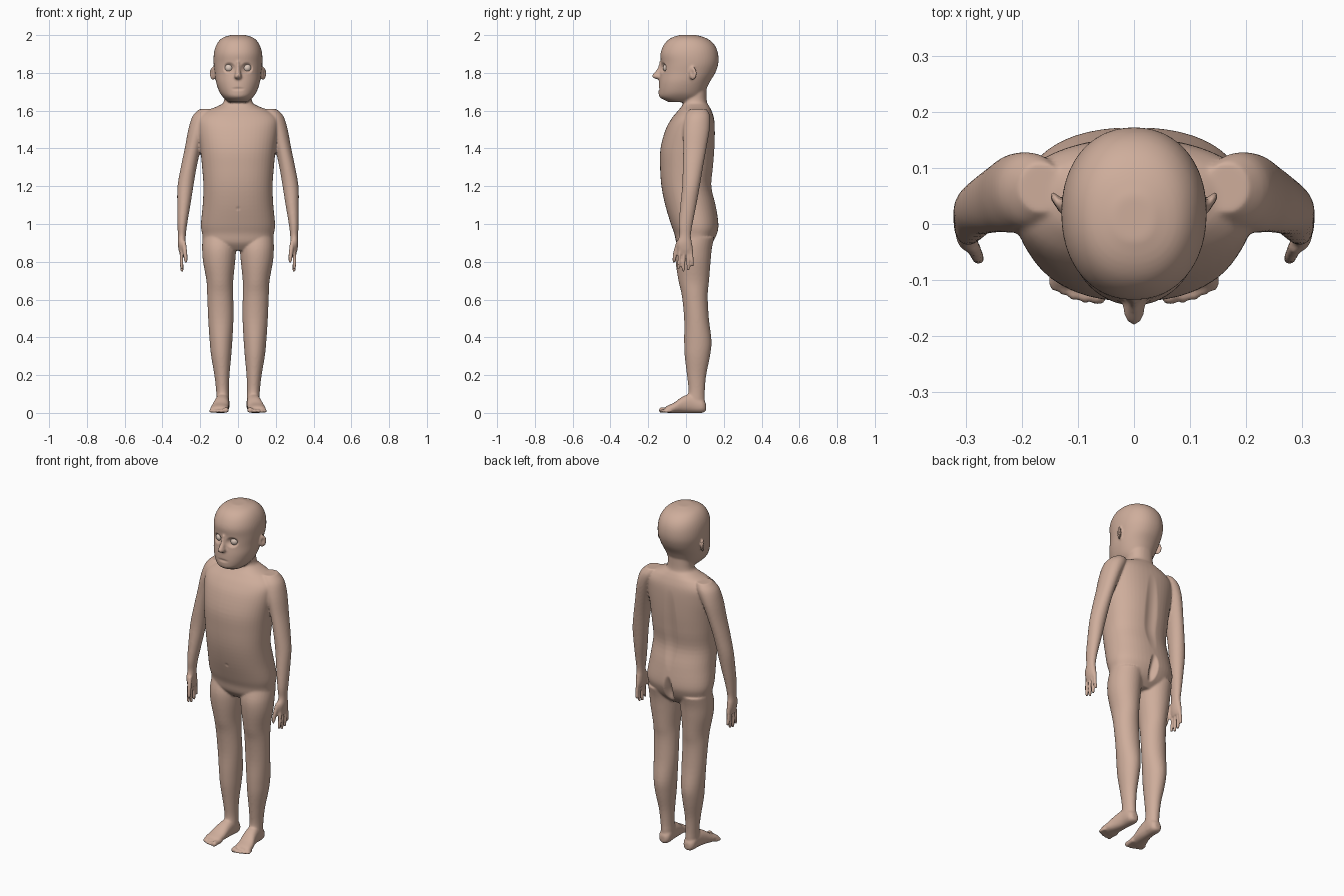
import bpy, bmesh, math
from mathutils import Vector, Matrix

bm = bmesh.new()


def spline(a, b, c, d, t):
    return tuple(0.5 * (2 * q + (r - p) * t + (2 * p - 5 * q + 4 * r - s) * t * t
                        + (3 * q - p - 3 * r + s) * t ** 3) for p, q, r, s in zip(a, b, c, d))


def loft(secs, side=1, axis='z', power=2.0, n=32, steps=4):
    """Tube through sections (t, x, low, high, half_width), t along the axis."""
    path = []
    for i in range(len(secs) - 1):
        a, d = secs[max(i - 1, 0)], secs[min(i + 2, len(secs) - 1)]
        path += [spline(a, secs[i], secs[i + 1], d, k / steps) for k in range(steps)]
    path.append(secs[-1])
    rings = []
    for t, x, lo, hi, w in path:
        ring = []
        for k in range(n):
            c, s = math.cos(2 * math.pi * k / n), math.sin(2 * math.pi * k / n)
            px = side * (x + w * math.copysign(abs(c) ** (2 / power), c))
            q = (lo + hi) / 2 + (hi - lo) / 2 * math.copysign(abs(s) ** (2 / power), s)
            ring.append(bm.verts.new((px, q, t) if axis == 'z' else (px, t, q)))
        rings.append(ring)
    for r1, r2 in zip(rings, rings[1:]):
        for k in range(n):
            bm.faces.new((r1[k], r1[(k + 1) % n], r2[(k + 1) % n], r2[k]))
    bm.faces.new(rings[0])
    bm.faces.new(rings[-1])


def ellipsoid(center, size, turn=0.0):
    m = Matrix.Translation(center) @ Matrix.Rotation(turn, 4, 'Z') @ Matrix.Diagonal((*size, 1))
    bmesh.ops.create_uvsphere(bm, u_segments=20, v_segments=12, radius=1, matrix=m)


# Torso and neck
loft([(.86, 0, -.02, .10, .10), (.9, 0, -.05, .14, .175), (.95, 0, -.062, .165, .19),
      (1.0, 0, -.08, .172, .196), (1.1, 0, -.11, .157, .187), (1.2, 0, -.13, .136, .183),
      (1.3, 0, -.137, .145, .19), (1.4, 0, -.135, .152, .2), (1.5, 0, -.108, .153, .212),
      (1.56, 0, -.075, .148, .21), (1.6, 0, -.042, .135, .165), (1.625, 0, -.022, .122, .105),
      (1.65, 0, -.015, .11, .074), (1.73, 0, -.02, .108, .074)], power=2.25, n=48)

# Head
loft([(1.645, 0, -.09, .05, .05), (1.67, 0, -.138, .09, .078), (1.7, 0, -.145, .102, .099),
      (1.75, 0, -.143, .125, .116), (1.8, 0, -.136, .155, .123), (1.85, 0, -.132, .171, .129),
      (1.9, 0, -.135, .17, .128), (1.94, 0, -.122, .156, .118), (1.97, 0, -.1, .13, .1),
      (1.989, 0, -.07, .095, .075), (2.001, 0, -.03, .05, .035)], power=2.15, n=48)

# Nose
loft([(1.86, 0, -.142, -.11, .008), (1.825, 0, -.15, -.11, .011), (1.795, 0, -.174, -.11, .016),
      (1.78, 0, -.18, -.11, .02), (1.768, 0, -.165, -.11, .014)], n=20)

for side in (1, -1):
    # Ear
    ellipsoid((side * .134, .036, 1.797), (.009, .025, .036), -side * .6)
    # Leg
    loft([(.93, .1, -.04, .15, .088), (.87, .1, -.056, .137, .09), (.8, .1, -.055, .13, .085),
          (.7, .096, -.04, .122, .071), (.62, .094, -.022, .115, .069), (.5, .091, -.01, .121, .067),
          (.38, .09, -.01, .135, .06), (.3, .089, -.007, .127, .053), (.2, .085, .005, .107, .04),
          (.12, .082, .013, .1, .034), (.07, .08, .005, .1, .034), (.02, .08, .01, .1, .033)], side)
    # Foot and toes
    loft([(.106, .08, .01, .05, .018), (.085, .08, 0, .075, .034), (.03, .082, 0, .1, .036),
          (-.02, .088, 0, .085, .041), (-.06, .096, 0, .056, .046), (-.095, .099, 0, .04, .048),
          (-.11, .1, .004, .03, .042)], side, 'y', 2.3)
    for x, tip, r in ((.064, -.143, .014), (.087, -.141, .0095), (.107, -.136, .009),
                      (.126, -.128, .009), (.143, -.118, .0085)):
        loft([(-.075, x - .003, .002, 2 * r, r), (tip + .025, x, .001, 2.2 * r, r),
              (tip + .008, x, 0, 2.1 * r, r * 1.05), (tip, x, .005, 1.5 * r, r * .6)],
             side, 'y', n=12)
    # Arm and palm
    loft([(1.608, .165, .02, .11, .04), (1.57, .185, -.005, .127, .056), (1.5, .213, -.015, .125, .05),
          (1.4, .239, -.015, .108, .043), (1.3, .261, -.017, .09, .042), (1.2, .278, -.02, .073, .042),
          (1.1, .287, -.03, .055, .035), (1.0, .295, -.038, .035, .026), (.94, .297, -.035, .026, .021),
          (.9, .298, -.048, .032, .021), (.865, .297, -.044, .037, .018), (.84, .296, -.04, .036, .012)],
         side)
    # Fingers and thumb
    for y, tip_y, tip_z in ((-.033, -.04, .757), (-.01, -.014, .746), (.011, .012, .752), (.029, .035, .775)):
        loft([(.865, .297, y - .009, y + .009, .011), (.81, .299, (y + tip_y) / 2 - .0085, (y + tip_y) / 2 + .0085, .0105),
              (tip_z + .012, .297, tip_y - .008, tip_y + .008, .0095),
              (tip_z, .295, tip_y - .004, tip_y + .004, .005)], side, n=12)
    loft([(.91, .288, -.05, -.025, .012), (.86, .281, -.066, -.04, .012),
          (.81, .277, -.073, -.053, .01), (.795, .276, -.069, -.058, .006)], side, n=12)

bmesh.ops.recalc_face_normals(bm, faces=bm.faces[:])
mesh = bpy.data.meshes.new("body")
bm.to_mesh(mesh)
bm.free()
body = bpy.data.objects.new("body", mesh)
bpy.context.collection.objects.link(body)

# Fuse the parts into one smooth skin
fuse = body.modifiers.new("fuse", 'REMESH')
fuse.mode = 'VOXEL'
fuse.voxel_size = .0056
relax = body.modifiers.new("relax", 'SMOOTH')
relax.factor = .5
relax.iterations = 6
skin = bpy.data.meshes.new_from_object(body.evaluated_get(bpy.context.evaluated_depsgraph_get()))
body.modifiers.clear()
body.data = skin

# Sculpted hollows: eye sockets, mouth, navel, back of hips, spine
dents = [((0, -.14, 1.715), (.04, .04, .009), (0, .006, 0)),
         ((0, -.12, 1.08), (.014, .03, .016), (0, .005, 0)),
         ((0, .17, .95), (.03, .07, .09), (0, -.03, 0)),
         ((0, .145, 1.3), (.045, .06, .25), (0, -.01, 0))]
for side in (1, -1):
    dents.append(((side * .048, -.127, 1.826), (.036, .05, .031), (0, .02, 0)))
    dents.append(((side * .146, .03, 1.8), (.016, .014, .022), (-side * .006, 0, 0)))
for v in skin.vertices:
    p = v.co.copy()
    for c, r, push in dents:
        d = sum(((p[i] - c[i]) / r[i]) ** 2 for i in range(3))
        if d < 1:
            v.co += Vector(push) * (1 - d) ** 1.5
skin.shade_smooth()

# Colours
skin_mat = bpy.data.materials.new("skin")
skin_mat.diffuse_color = (.62, .42, .33, 1)
skin.materials.clear()
skin.materials.append(skin_mat)
eye_mat = bpy.data.materials.new("eye")
eye_mat.diffuse_color = (.72, .58, .5, 1)

# Eyeballs
for side, name in ((1, "left_eye"), (-1, "right_eye")):
    bpy.ops.mesh.primitive_uv_sphere_add(segments=24, ring_count=16, radius=.022,
                                         location=(side * .048, -.1, 1.826))
    eye = bpy.context.object
    eye.name = name
    eye.data.materials.append(eye_mat)
    eye.data.shade_smooth()
